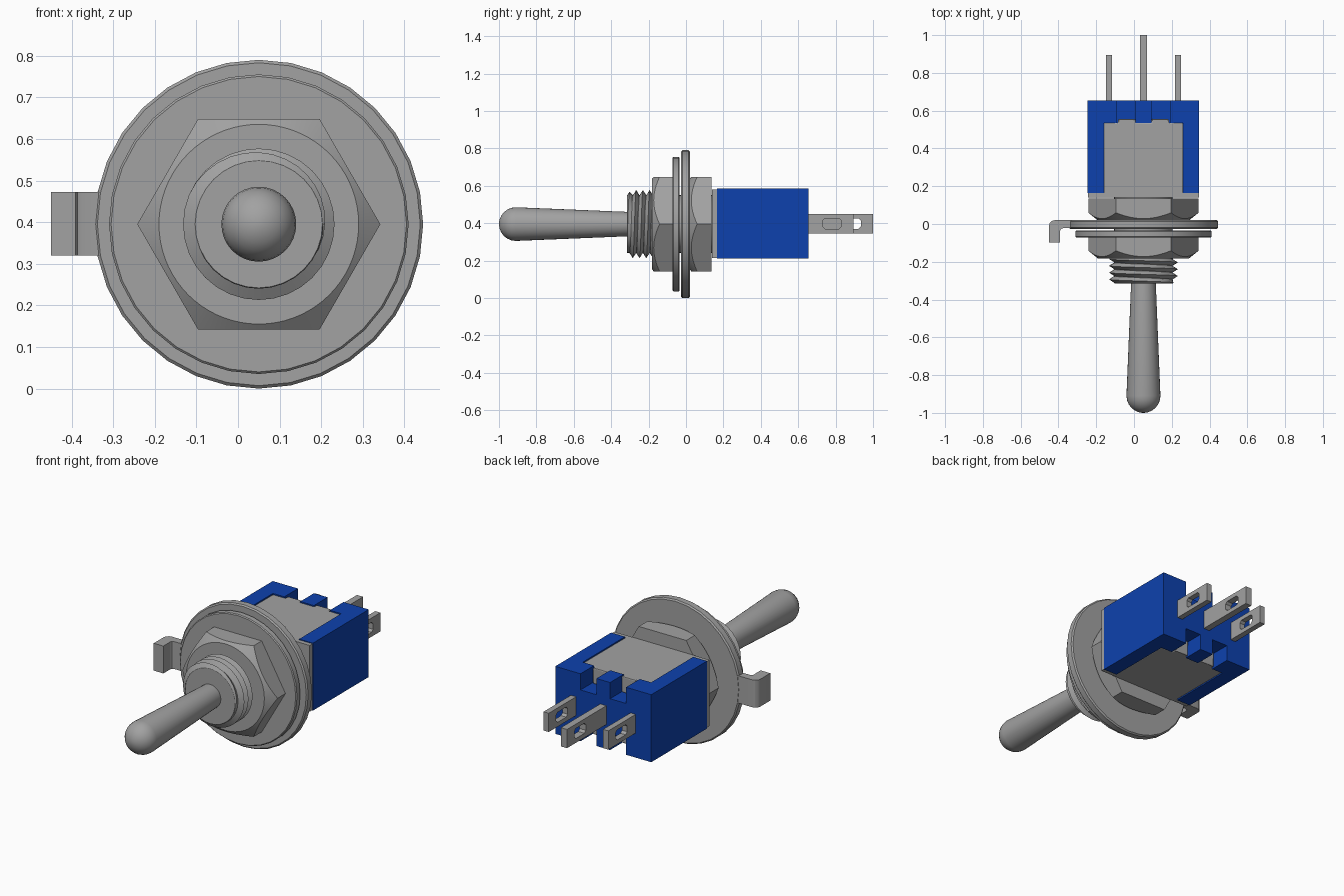
import bpy, bmesh, math

cube = bpy.data.objects.get("Cube")
if cube:
    bpy.data.objects.remove(cube, do_unlink=True)

CX, CZ = 0.05, 0.395          # common axis of the round parts, running along y
TAU = 2 * math.pi


def material(name, rgb, metallic=0.0):
    m = bpy.data.materials.new(name)
    m.use_nodes = True
    m.diffuse_color = (*rgb, 1)
    m.node_tree.nodes["Principled BSDF"].inputs["Base Color"].default_value = (*rgb, 1)
    return m


GREY = material("metal_grey", (0.36, 0.36, 0.36))
BLUE = material("housing_blue", (0.004, 0.053, 0.42))


def finish(name, bm, mat, angle=30):
    bmesh.ops.recalc_face_normals(bm, faces=bm.faces[:])
    me = bpy.data.meshes.new(name)
    bm.to_mesh(me)
    bm.free()
    me.shade_smooth()
    me.set_sharp_from_angle(angle=math.radians(angle))
    me.materials.append(mat)
    ob = bpy.data.objects.new(name, me)
    bpy.context.collection.objects.link(ob)
    return ob


def loft(name, rings, n=32, mat=GREY):
    """Closed solid around the y axis; each ring is (r, y) or a function of angle."""
    bm = bmesh.new()
    loops = []
    for ring in rings:
        loop = []
        for i in range(n):
            a = TAU * i / n
            r, y = ring(a) if callable(ring) else ring
            loop.append(bm.verts.new((CX + r * math.cos(a), y, CZ + r * math.sin(a))))
        loops.append(loop)
    for p, q in zip(loops, loops[1:]):
        for i in range(n):
            j = (i + 1) % n
            bm.faces.new((p[i], p[j], q[j], q[i]))
    bm.faces.new(loops[0])
    bm.faces.new(loops[-1])
    return finish(name, bm, mat)


def prism(name, loops, lo, hi, axis="z", mat=GREY):
    """Extruded outline; loops after the first are holes."""
    place = {"z": lambda u, v: (u, v, lo), "x": lambda u, v: (lo, u, v)}[axis]
    step = (0, 0, hi - lo) if axis == "z" else (hi - lo, 0, 0)
    bm = bmesh.new()
    edges = []
    for pts in loops:
        vs = [bm.verts.new(place(*p)) for p in pts]
        edges += [bm.edges.new((vs[i - 1], vs[i])) for i in range(len(vs))]
    bmesh.ops.triangle_fill(bm, edges=edges, use_beauty=True)
    ext = bmesh.ops.extrude_face_region(bm, geom=bm.faces[:], use_keep_orig=True)
    moved = [g for g in ext["geom"] if isinstance(g, bmesh.types.BMVert)]
    bmesh.ops.translate(bm, verts=moved, vec=step)
    return finish(name, bm, mat)


def rect(x0, x1, y0, y1):
    return [(x0, y0), (x1, y0), (x1, y1), (x0, y1)]


# Lever: tapered rod with a ball tip
tip = [(0.09 * math.sin(t), -0.91 - 0.09 * math.cos(t))
       for t in [math.radians(d) for d in (4, 15, 30, 45, 60, 75, 90)]]
loft("lever", tip + [(0.066, -0.33), (0.064, -0.29)])

# Threaded bushing: core plus one continuous helical ridge
Y0, Y1 = -0.315, -0.17
loft("bushing_core", [(0.153, Y0), (0.155, Y0 + 0.003), (0.155, 0.15)])


def thread(pitch=0.036, n=32, turns=5):
    bm = bmesh.new()
    crest, root = [], []
    for i in range(n * turns + 1):
        a = TAU * i / n
        y = Y0 - pitch * 0.9 + pitch * i / n
        for line, dy, rad in ((crest, 0, 0.182), (root, pitch / 2, 0.154)):
            yy = min(max(y + dy, Y0), Y1)
            r = min(rad, 0.154 + (yy - Y0) * 1.5)
            line.append(bm.verts.new((CX + r * math.cos(a), yy, CZ + r * math.sin(a))))
    for i in range(n * turns):
        bm.faces.new((crest[i], crest[i + 1], root[i + 1], root[i]))
        if i + n < n * turns:
            bm.faces.new((root[i], root[i + 1], crest[i + n + 1], crest[i + n]))
    bmesh.ops.dissolve_degenerate(bm, dist=1e-5, edges=bm.edges[:])
    finish("bushing_thread", bm, GREY)


thread()


# Hex nuts with a conical chamfer on the front side
def hex_r(a):
    local = (a % (TAU / 6)) - TAU / 12
    return 0.253 / math.cos(local)


def nut(name, y0, y1):
    loft(name, [(0.24, y0),
                lambda a: (hex_r(a), y0 + (hex_r(a) - 0.24) * 0.8),
                lambda a: (hex_r(a), y1)], n=72)


nut("front_nut", -0.183, -0.072)
nut("rear_nut", 0.018, 0.135)


# Washers
def washer(name, r, y0, y1, b=0.007):
    loft(name, [(r - b, y0), (r, y0 + b), (r, y1 - b), (r - b, y1)], n=32)


washer("lock_washer", 0.36, -0.072, -0.034, 0.005)
washer("large_washer", 0.395, -0.026, 0.021)

# Bent locating tab on the large washer
bend = [(-0.42 - 0.03 * math.sin(t), -0.01 + 0.03 * math.cos(t))
        for t in [math.radians(d) for d in (0, 30, 60, 90)]]
prism("washer_tab", [[(-0.3, 0.02)] + bend +
                     [(-0.45, -0.097), (-0.391, -0.097), (-0.391, -0.034),
                      (-0.386, -0.026), (-0.375, -0.022), (-0.3, -0.022)]], 0.32, 0.472)

# Blue housing: two side walls, recessed core and rear teeth
BOT, TOP, DEPTH = 0.21, 0.585, 0.09
wall = [(-0.245, 0.165), (-0.16, 0.165), (-0.16, 0.535),
        (-0.09, 0.535), (-0.09, 0.655), (-0.245, 0.655)]
mirrored = [(2 * CX - x, y) for x, y in wall]
prism("housing_wall_right", [wall], BOT, TOP, mat=BLUE)
prism("housing_wall_left", [mirrored], BOT, TOP, mat=BLUE)
core = wall[1:5] + mirrored[4:0:-1]
prism("housing_core", [core], BOT + DEPTH, TOP - DEPTH, mat=BLUE)

# Parts repeated on the top and the bottom of the housing
plate = [(-0.16, 0.14), (0.26, 0.14), (0.26, 0.535), (0.185, 0.535), (0.185, 0.555),
         (0.092, 0.555), (0.092, 0.535), (0.008, 0.535), (0.008, 0.555),
         (-0.085, 0.555), (-0.085, 0.535), (-0.16, 0.535)]
for side, lo, hi in (("upper", TOP - DEPTH, TOP), ("lower", BOT, BOT + DEPTH)):
    prism(side + "_tooth", [rect(0.008, 0.092, 0.535, 0.655)], lo, hi, mat=BLUE)
    inset = 0.004
    ob = prism(side + "_bracket", [plate], max(lo, BOT + inset), min(hi, TOP - inset))
    bev = ob.modifiers.new("rounding", "BEVEL")
    bev.width, bev.segments, bev.limit_method = 0.006, 2, "ANGLE"

# Grey face plate closing the front of the housing
prism("face_plate", [rect(-0.243, 0.343, 0.14, 0.166)], BOT + 0.004, TOP - 0.004)


# Solder terminals with a slotted eye
def slot(y0, y1, z0, z1, c=0.012):
    return [(y0 + c, z0), (y1 - c, z0), (y1, z0 + c), (y1, z1 - c),
            (y1 - c, z1), (y0 + c, z1), (y0, z1 - c), (y0, z0 + c)]


for name, x, end in (("right_terminal", -0.133, 0.895),
                     ("middle_terminal", 0.05, 1.0),
                     ("left_terminal", 0.233, 0.895)):
    w = 0.019 if name == "middle_terminal" else 0.016
    prism(name, [rect(0.64, end, 0.346, 0.45), slot(end - 0.165, end - 0.065, 0.37, 0.426)],
          x - w, x + w, axis="x")
